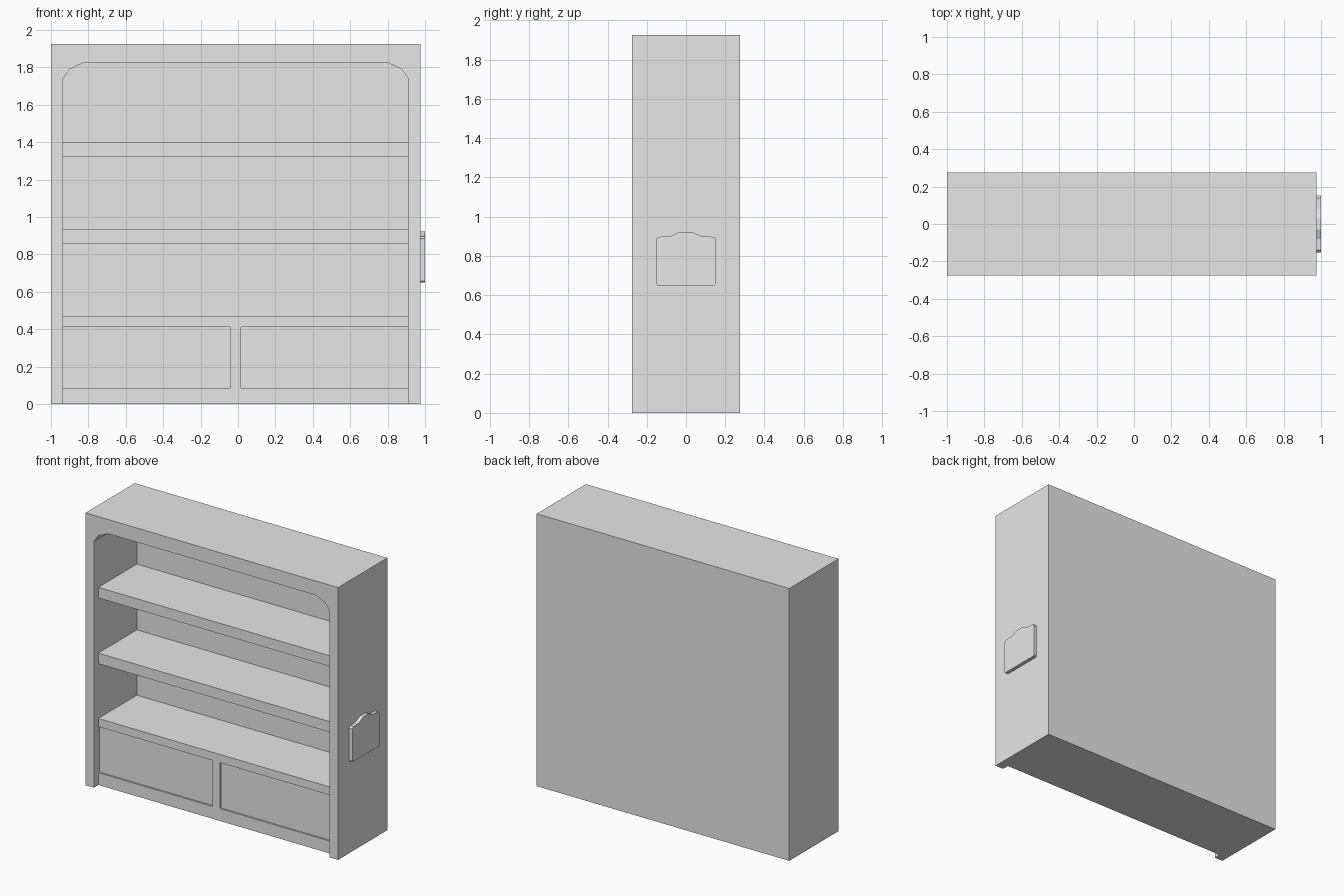
import bpy
import bmesh
from mathutils import Vector

cube = bpy.data.objects.get("Cube")
if cube:
    bpy.data.objects.remove(cube, do_unlink=True)

grey = bpy.data.materials.new("plain_grey")
grey.use_nodes = True
grey.diffuse_color = (0.8, 0.8, 0.8, 1)
grey.node_tree.nodes["Principled BSDF"].inputs["Base Color"].default_value = (0.8, 0.8, 0.8, 1)

# Case outline, opening and depth levels
LEFT, RIGHT, TOP = -1.0, 0.975, 1.925
IN_L, IN_R, IN_TOP = -0.935, 0.91, 1.825
FRONT, BACK = -0.275, 0.275
SHELF_FRONT, INNER_BACK = -0.225, 0.205
BASE_TOP = 0.47


def prism(name, outline, direction):
    """Extrude a closed 3D outline along a direction."""
    bm = bmesh.new()
    face = bm.faces.new([bm.verts.new(p) for p in outline])
    extruded = bmesh.ops.extrude_face_region(bm, geom=[face])["geom"]
    verts = [v for v in extruded if isinstance(v, bmesh.types.BMVert)]
    bmesh.ops.translate(bm, verts=verts, vec=Vector(direction))
    bmesh.ops.recalc_face_normals(bm, faces=bm.faces)
    mesh = bpy.data.meshes.new(name)
    bm.to_mesh(mesh)
    bm.free()
    mesh.materials.append(grey)
    obj = bpy.data.objects.new(name, mesh)
    bpy.context.collection.objects.link(obj)
    return obj


def front_prism(name, profile, y0, y1):
    return prism(name, [(x, y0, z) for x, z in profile], (0, y1 - y0, 0))


def box(name, x0, x1, y0, y1, z0, z1):
    return front_prism(name, [(x0, z0), (x1, z0), (x1, z1), (x0, z1)], y0, y1)


def cut(target, cutter):
    cutter.hide_render = True
    mod = target.modifiers.new("cut", "BOOLEAN")
    mod.operation = "DIFFERENCE"
    mod.solver = "EXACT"
    mod.object = cutter
    bpy.context.view_layer.objects.active = target
    bpy.ops.object.modifier_apply(modifier=mod.name)
    bpy.data.objects.remove(cutter, do_unlink=True)


# Case: solid block with the arched opening carved out
case = box("bookcase_body", LEFT, RIGHT, FRONT, BACK, 0, TOP)
corner = [(0, 0.085), (0.035, 0.035), (0.11, 0)]
arch = [(IN_L, BASE_TOP)]
arch += [(IN_L + dx, IN_TOP - dz) for dx, dz in corner]
arch += [(IN_R - dx, IN_TOP - dz) for dx, dz in reversed(corner)]
arch += [(IN_R, BASE_TOP)]
cut(case, front_prism("opening_cutter", arch, FRONT - 0.1, INNER_BACK))

# Base front set back between the side posts, with two recessed panels
cut(case, box("base_cutter", IN_L, IN_R, FRONT - 0.1, SHELF_FRONT, -0.1, BASE_TOP + 0.1))
for x0, x1 in ((IN_L, -0.04), (0.015, IN_R)):
    cut(case, box("panel_cutter", x0, x1, FRONT - 0.1, SHELF_FRONT + 0.012, 0.087, 0.412))

# Merge coplanar pieces left by the cuts
bm = bmesh.new()
bm.from_mesh(case.data)
bmesh.ops.remove_doubles(bm, verts=bm.verts, dist=0.0001)
bmesh.ops.dissolve_limit(bm, angle_limit=0.01, verts=bm.verts, edges=bm.edges)
bm.to_mesh(case.data)
bm.free()

# Shelves
for name, z0, z1 in (("middle_shelf", 0.857, 0.932), ("upper_shelf", 1.322, 1.397)):
    box(name, IN_L, IN_R, SHELF_FRONT, INNER_BACK, z0, z1)

# Side plaque with a raised centre on its top edge
half = [(0.145, 0.65), (0.152, 0.657), (0.152, 0.885), (0.14, 0.897),
        (0.08, 0.9), (0.03, 0.923)]
outline = half + [(-y, z) for y, z in reversed(half)]
prism("side_plaque", [(RIGHT, y, z) for y, z in outline], (1 - RIGHT, 0, 0))
